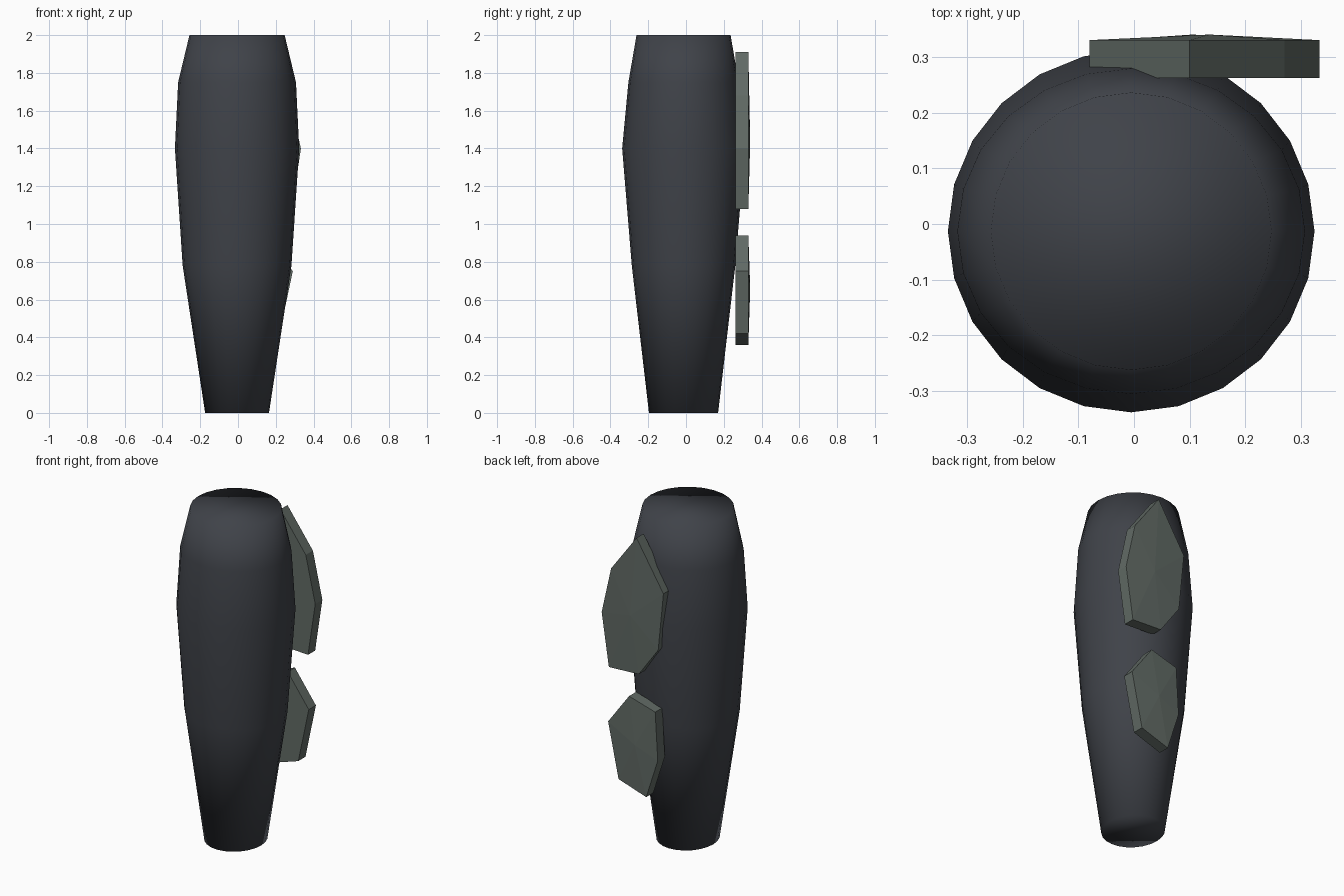
import bpy, bmesh, math

if "Cube" in bpy.data.objects:
    bpy.data.objects.remove(bpy.data.objects["Cube"])


def material(name, rgb):
    m = bpy.data.materials.new(name)
    m.diffuse_color = (*rgb, 1)
    m.use_nodes = True
    m.node_tree.nodes["Principled BSDF"].inputs["Base Color"].default_value = m.diffuse_color
    return m


def finish(bm, name, mat):
    bmesh.ops.recalc_face_normals(bm, faces=bm.faces)
    me = bpy.data.meshes.new(name)
    bm.to_mesh(me)
    bm.free()
    me.materials.append(mat)
    ob = bpy.data.objects.new(name, me)
    bpy.context.collection.objects.link(ob)
    return ob


dark = material("dark slate", (0.05, 0.055, 0.066))
grey = material("grey green", (0.12, 0.145, 0.13))

# Tapered limb body: 24-sided elliptical rings (z, x radius, y radius)
SIDES = 24
RINGS = [(0, 0.169, 0.183), (0.78, 0.288, 0.274), (1.40, 0.329, 0.325),
         (1.75, 0.312, 0.292), (2.0, 0.252, 0.249)]
bm = bmesh.new()
loops = []
for z, rx, ry in RINGS:
    loops.append([bm.verts.new((-0.005 + rx * math.cos(a), -0.013 + ry * math.sin(a), z))
                  for a in (2 * math.pi * i / SIDES for i in range(SIDES))])
for lo, hi in zip(loops, loops[1:]):
    for i in range(SIDES):
        j = (i + 1) % SIDES
        bm.faces.new((lo[i], lo[j], hi[j], hi[i]))
bm.faces.new(loops[0])
bm.faces.new(loops[-1])
for f in bm.faces:
    f.smooth = True
finish(bm, "limb_body", dark)


# Flat polygonal plate on the back, with a slightly raised centre
def plate(name, outline, y0=0.262, y1=0.33, peak=0.34):
    bm = bmesh.new()
    inner = [bm.verts.new((x, y0, z)) for x, z in outline]
    outer = [bm.verts.new((x, y1, z)) for x, z in outline]
    n = len(outline)
    centre = bm.verts.new((sum(p[0] for p in outline) / n, peak,
                           sum(p[1] for p in outline) / n))
    bm.faces.new(inner)
    for i in range(n):
        j = (i + 1) % n
        bm.faces.new((inner[i], inner[j], outer[j], outer[i]))
        bm.faces.new((outer[i], outer[j], centre))
    finish(bm, name, grey)


plate("upper_back_plate", [(0.10, 1.91), (0.27, 1.68), (0.333, 1.40), (0.285, 1.08),
                           (0.085, 1.09), (-0.045, 1.27), (-0.08, 1.62)])
plate("lower_back_plate", [(0.15, 0.94), (0.29, 0.75), (0.22, 0.42),
                           (0.035, 0.36), (-0.042, 0.60), (-0.025, 0.89)])
